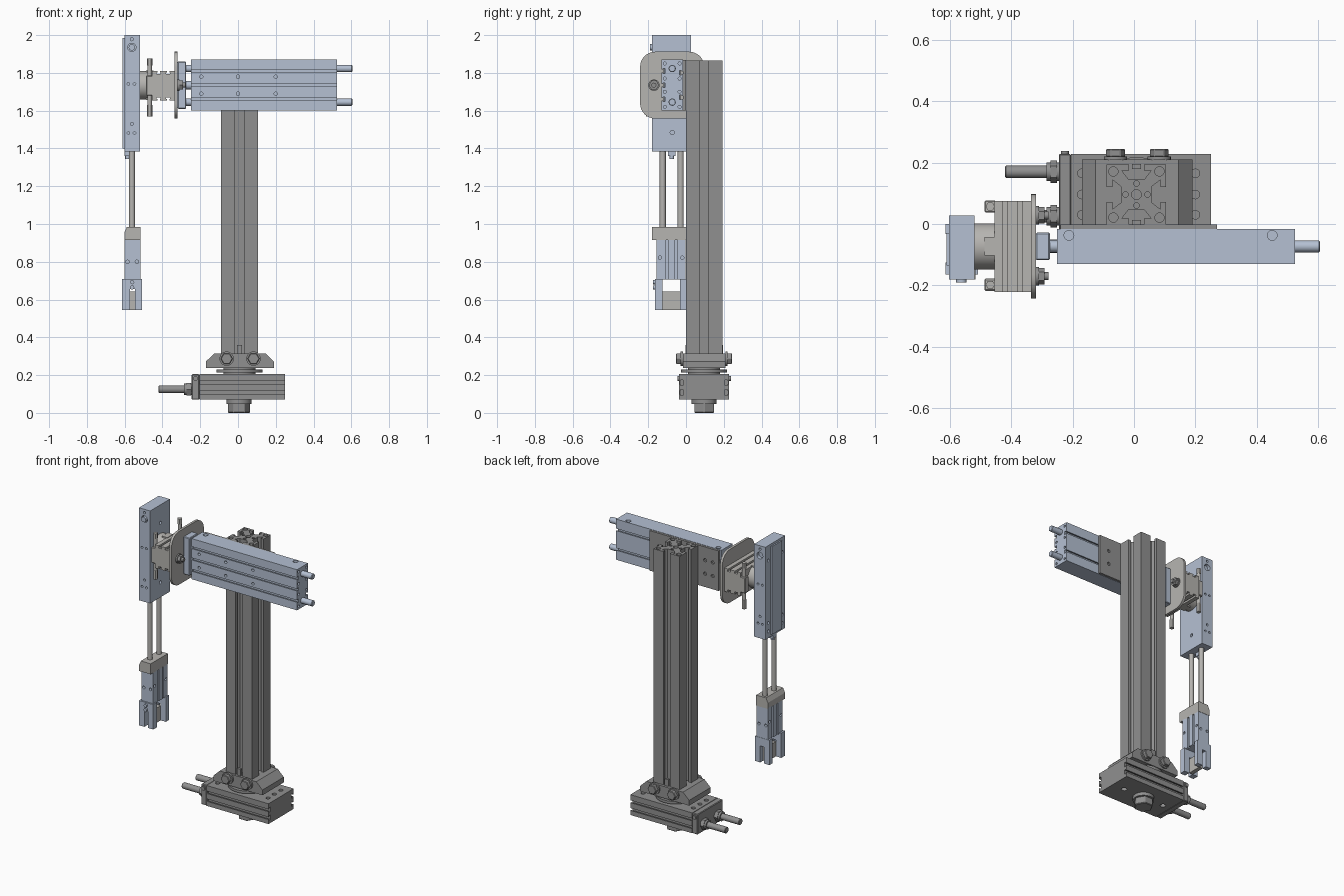
import bpy, bmesh, math
from mathutils import Vector, Matrix

if "Cube" in bpy.data.objects:
    bpy.data.objects.remove(bpy.data.objects["Cube"])

def material(name, rgb):
    m = bpy.data.materials.new(name)
    m.diffuse_color = (*rgb, 1)
    m.use_nodes = True
    m.node_tree.nodes["Principled BSDF"].inputs["Base Color"].default_value = m.diffuse_color
    return m

BLUE = material("blue_metal", (0.46, 0.53, 0.65))
DARK = material("dark_metal", (0.28, 0.28, 0.28))
LIGHT = material("light_metal", (0.47, 0.46, 0.44))

def finish(name, bm, mat, bevel=0, smooth=False):
    bmesh.ops.recalc_face_normals(bm, faces=bm.faces)
    me = bpy.data.meshes.new(name)
    bm.to_mesh(me)
    bm.free()
    ob = bpy.data.objects.new(name, me)
    bpy.context.collection.objects.link(ob)
    if mat:
        me.materials.append(mat)
    if bevel:
        b = ob.modifiers.new("bevel", 'BEVEL')
        b.width, b.segments = bevel, 1
    if smooth:
        bpy.ops.object.select_all(action='DESELECT')
        ob.select_set(True)
        bpy.context.view_layer.objects.active = ob
        bpy.ops.object.shade_smooth_by_angle(angle=math.radians(35))
    return ob

def box(name, lo, hi, mat, bevel=0):
    lo, hi = Vector(lo), Vector(hi)
    bm = bmesh.new()
    bmesh.ops.create_cube(bm, size=1, matrix=Matrix.Translation((lo + hi) / 2) @ Matrix.Diagonal((*(hi - lo), 1)))
    return finish(name, bm, mat, bevel)

def place(axis, p, q, h):
    return {'x': (h, p, q), 'y': (p, h, q), 'z': (p, q, h)}[axis]

def prism(name, pts, axis, a, b, mat, bevel=0, smooth=False):
    """Extrude a profile along an axis; pts are the two other axes in xyz order."""
    bm = bmesh.new()
    f = bm.faces.new([bm.verts.new(place(axis, p, q, a)) for p, q in pts])
    ext = bmesh.ops.extrude_face_region(bm, geom=[f])['geom']
    move = [v for v in ext if isinstance(v, bmesh.types.BMVert)]
    bmesh.ops.translate(bm, verts=move, vec=place(axis, 0, 0, b - a))
    return finish(name, bm, mat, bevel, smooth)

def ring(p, q, r, n, start=0):
    return [(p + r * math.cos(start + math.tau * i / n), q + r * math.sin(start + math.tau * i / n)) for i in range(n)]

def cyl(name, axis, p, q, r, a, b, mat, n=24, bevel=0):
    return prism(name, ring(p, q, r, n), axis, a, b, mat, bevel, n > 8)

def drill(ob, holes):
    """Cut round holes given as (axis, p, q, radius, start, end)."""
    cut = bmesh.new()
    for axis, p, q, r, a, b in holes:
        bot, top = ([cut.verts.new(place(axis, u, v, h)) for u, v in ring(p, q, r, 16)] for h in (a, b))
        cut.faces.new(bot)
        cut.faces.new(top)
        for i in range(16):
            cut.faces.new((bot[i], bot[i - 1], top[i - 1], top[i]))
    cutter = finish("hole_cutter", cut, None)
    cutter.hide_render = True
    m = ob.modifiers.new("holes", 'BOOLEAN')
    m.operation, m.solver, m.object = 'DIFFERENCE', 'EXACT', cutter
    bpy.context.view_layer.objects.active = ob
    bpy.ops.object.modifier_apply(modifier=m.name)
    bpy.data.objects.remove(cutter)

def slotted(u0, u1, v0, v1, low=(), high=(), w=0.008, W=0.015, lip=0.008, depth=0.022):
    """Rectangle with T-slots at v positions on its u0 (low) and u1 (high) sides."""
    pts = [(u1, v0)]
    def slot(u, s, v, d):
        return [(u + s * k, v + d * h) for k, h in
                [(0, -w), (lip, -w), (lip, -W), (depth, -W), (depth, W), (lip, W), (lip, w), (0, w)]]
    for v in sorted(high):
        pts += slot(u1, -1, v, 1)
    pts += [(u1, v1), (u0, v1)]
    for v in sorted(low, reverse=True):
        pts += slot(u0, 1, v, -1)
    return pts + [(u0, v0)]

CX, CY = 0.008, 0.096          # column axis
AY, AZ = -0.073, 1.735         # arm axis

# Base rotary actuator
base = prism("base_actuator", slotted(-0.037, 0.228, 0.07, 0.205, (0.108, 0.16), (0.108, 0.16)), 'x', -0.205, 0.25, DARK)
drill(base, [('z', x, y, 0.014, 0.17, 0.22) for x in (-0.17, 0.2) for y in (0.03, CY, 0.165)]
      + [('z', x, CY, 0.018, 0.06, 0.1) for x in (-0.15, 0.16)])
box("base_end_cap", (-0.245, -0.037, 0.07), (-0.205, 0.228, 0.205), DARK, 0.004)
for y in (0.025, 0.17):
    cyl("base_stop_rod", 'x', y, 0.125, 0.02, -0.42, -0.23, DARK, bevel=0.003)
    cyl("base_stop_nut", 'x', y, 0.125, 0.037, -0.272, -0.25, DARK, 6)
    cyl("base_stop_collar", 'x', y, 0.125, 0.03, -0.285, -0.24, DARK)
for y in (-0.046, 0.224):
    cyl("base_side_screw", 'y', -0.225, 0.182, 0.013, y, y + 0.013, DARK, 16)
cyl("base_bolt_head", 'z', 0.005, CY, 0.06, 0, 0.05, DARK, 6, 0.004)
cyl("base_bolt_washer", 'z', 0.005, CY, 0.066, 0.048, 0.072, DARK, 32)
cyl("turntable_lower", 'z', CX, CY, 0.085, 0.2, 0.24, DARK, 40)
cyl("turntable_flange", 'z', CX, CY, 0.122, 0.213, 0.23, DARK, 40)

# Column foot with clamp bolts
prism("column_foot", [(-0.17, 0.237), (0.19, 0.237), (0.19, 0.272), (0.145, 0.315), (-0.125, 0.315), (-0.17, 0.272)],
      'y', -0.015, 0.21, DARK)
for x in (-0.06, 0.082):
    for s in (-1, 1):
        y = CY + s * 0.112
        cyl("foot_bolt_washer", 'y', x, 0.287, 0.038, y, y + s * 0.012, DARK)
        cyl("foot_bolt_head", 'y', x, 0.287, 0.032, y + s * 0.01, y + s * 0.036, DARK, 6, 0.003)

# T-slot extrusion column
side = [(0.097, -0.097), (0.097, -0.024), (0.078, -0.024), (0.078, -0.048), (0.05, -0.026),
        (0.05, 0.026), (0.078, 0.048), (0.078, 0.024), (0.097, 0.024)]
profile = []
for k in range(4):
    c, s = [(1, 0), (0, 1), (-1, 0), (0, -1)][k]
    profile += [(CX + c * p - s * q, CY + s * p + c * q) for p, q in side]
column = prism("column", profile, 'z', 0.24, 1.866, DARK)
drill(column, [('z', CX + i * 0.075, CY + j * 0.075, 0.015, 1.78, 1.9) for i in (-1, 1) for j in (-1, 1)]
      + [('z', CX + 0.036 * i, CY + 0.036 * j, 0.009, 1.78, 1.9) for i, j in ((1, 0), (-1, 0), (0, 1), (0, -1))]
      + [('z', CX, CY, 0.016, 1.78, 1.9)])
for y in (0.005, 0.187):
    box("slot_nut", (CX - 0.014, y - 0.008, 0.31), (CX + 0.014, y + 0.008, 0.36), DARK)

# Arm mounting plate
plate = box("arm_mount_plate", (-0.24, -0.016, 1.602), (0.27, -0.001, 1.868), DARK)
drill(plate, [('y', x, z, 0.011, -0.012, 0.02) for x in (-0.195, -0.14, 0.2) for z in (1.69, 1.78)])

# Horizontal slide arm
arm = prism("arm_body", slotted(-0.13, -0.016, 1.6, 1.87, (1.66, AZ, 1.81), (1.67, 1.80), 0.007, 0.012, 0.008, 0.018),
            'x', -0.25, 0.525, BLUE)
drill(arm, [('y', x, z, 0.009, -0.15, -0.10) for x in (-0.195, 0, 0.2) for z in (1.69, 1.78)]
      + [('z', x, -0.037, 0.016, 1.84, 1.9) for x in (-0.212, 0.45)]
      + [('x', y, z, 0.008, 0.5, 0.56) for y in (-0.112, -0.034) for z in (1.62, 1.70, 1.77, 1.85)])
for z in (1.645, 1.823):
    cyl("arm_rod", 'x', AY, z, 0.019, 0.5, 0.605, BLUE, bevel=0.003)
    cyl("arm_rod_front", 'x', AY, z, 0.019, -0.28, -0.24, BLUE)
cyl("arm_piston_rod", 'x', AY, AZ, 0.022, -0.28, -0.24, BLUE)
box("arm_end_plate", (-0.32, -0.118, 1.61), (-0.274, -0.028, 1.86), BLUE, 0.004)

# Rounded adapter plate with hex bolts
rounded = []
for i, (sy, sz) in enumerate([(1, 1), (-1, 1), (-1, -1), (1, -1)]):
    for k in range(9):
        a = (i + k / 8) * math.pi / 2
        rounded.append((AY + sy * 0.09 + 0.08 * math.cos(a), AZ + sz * 0.097 + 0.08 * math.sin(a)))
prism("adapter_plate", rounded, 'x', -0.335, -0.319, LIGHT, smooth=True)
for y in (0.028, -0.17):
    cyl("adapter_bolt_washer", 'x', y, AZ, 0.03, -0.32, -0.31, DARK)
    cyl("adapter_bolt_head", 'x', y, AZ, 0.027, -0.31, -0.292, DARK, 6)
    cyl("adapter_bolt_tip", 'x', y, AZ, 0.013, -0.295, -0.278, DARK, 16)

# Wrist rotary actuator
wrist = [(x, z) for z, x in slotted(1.655, 1.81, -0.455, -0.334, (-0.42, -0.37), (-0.42, -0.37), 0.007, 0.011, 0.007, 0.016)]
prism("wrist_actuator", wrist, 'y', -0.222, 0.075, LIGHT)
for y in (-0.198, 0.057):
    box("wrist_port_block", (-0.487, y - 0.02, 1.68), (-0.45, y + 0.02, 1.785), LIGHT, 0.004)
    for s in (-1, 1):
        lo, hi = sorted((AZ + s * 0.04, AZ + s * 0.11))
        cyl("wrist_fitting", 'z', -0.468, y, 0.012, lo, hi, LIGHT, 16)
        lo, hi = sorted((AZ + s * 0.105, AZ + s * (0.14 if s > 0 else 0.165)))
        cyl("wrist_fitting_cap", 'z', -0.468, y, 0.015, lo, hi, LIGHT, 6)
cyl("wrist_rotor", 'x', AY, AZ, 0.075, -0.522, -0.45, LIGHT, 40)
box("wrist_rotor_flat", (-0.487, AY - 0.03, AZ - 0.078), (-0.447, AY + 0.03, AZ + 0.078), LIGHT)

# Vertical slide body
slide = box("vertical_slide_body", (-0.602, -0.18, 1.385), (-0.52, 0.027, 2.0), BLUE)
front_holes = [(-0.562, 1.978, 0.008), (-0.562, 1.935, 0.022), (-0.58, 1.742, 0.007), (-0.548, 1.742, 0.007),
               (-0.562, 1.53, 0.008), (-0.58, 1.482, 0.007), (-0.548, 1.482, 0.007)]
drill(slide, [('y', x, z, r, a, a + 0.04) for x, z, r in front_holes for a in (-0.2, 0.007)]
      + [('x', y, z, 0.01, -0.63, -0.58) for y in (-0.15, -0.005) for z in (1.43, 1.485, 1.9)]
      + [('x', AY, z, 0.011, a, a + 0.04) for z in (1.485, 1.88) for a in (-0.62, -0.54)])
cyl("slide_port_plug", 'y', -0.562, 1.935, 0.017, -0.19, -0.15, BLUE, 16)
box("slide_back_strip", (-0.611, -0.135, 1.40), (-0.6, -0.03, 1.985), BLUE)
box("slide_stop_block", (-0.6, -0.095, 1.36), (-0.57, -0.055, 1.39), BLUE)
cyl("slide_stop_screw", 'z', -0.585, -0.075, 0.012, 1.345, 1.37, BLUE, 16)

# Guide rods down to the gripper
for y in (-0.123, -0.028):
    cyl("guide_rod", 'z', -0.561, y, 0.016, 0.97, 1.4, LIGHT)

# Gripper flange and body
prism("gripper_flange", [(-0.602, 0.915), (-0.516, 0.915), (-0.516, 0.985), (-0.588, 0.985), (-0.602, 0.955)],
      'y', -0.18, 0.0, LIGHT)
grip = prism("gripper_body", slotted(-0.602, -0.516, -0.155, -0.002, (-0.1, -0.052), (-0.1, -0.052), 0.006, 0.009, 0.006, 0.014),
             'z', 0.705, 0.92, BLUE)
drill(grip, [('x', y, 0.822, 0.009, a, a + 0.04) for y in (-0.138, -0.02) for a in (-0.63, -0.535)]
      + [('y', x, 0.8, 0.009, a, a + 0.04) for x in (-0.585, -0.535) for a in (-0.175, -0.022)])

# Gripper fingers with a central notch, and the jaw pad between them
finger = [(-0.613, 0.545), (-0.573, 0.545), (-0.573, 0.655), (-0.546, 0.655), (-0.546, 0.545),
          (-0.508, 0.545), (-0.508, 0.71), (-0.613, 0.71)]
for y0, y1, s in ((-0.165, -0.125, -1), (-0.032, 0.0, 1)):
    prism("gripper_finger", finger, 'y', y0, y1, BLUE)
for z in (0.664, 0.692):
    cyl("finger_screw", 'y', -0.56, z, 0.011, -0.176, -0.16, BLUE, 16)
box("jaw_pad", (-0.573, -0.127, 0.545), (-0.546, -0.03, 0.643), LIGHT)
